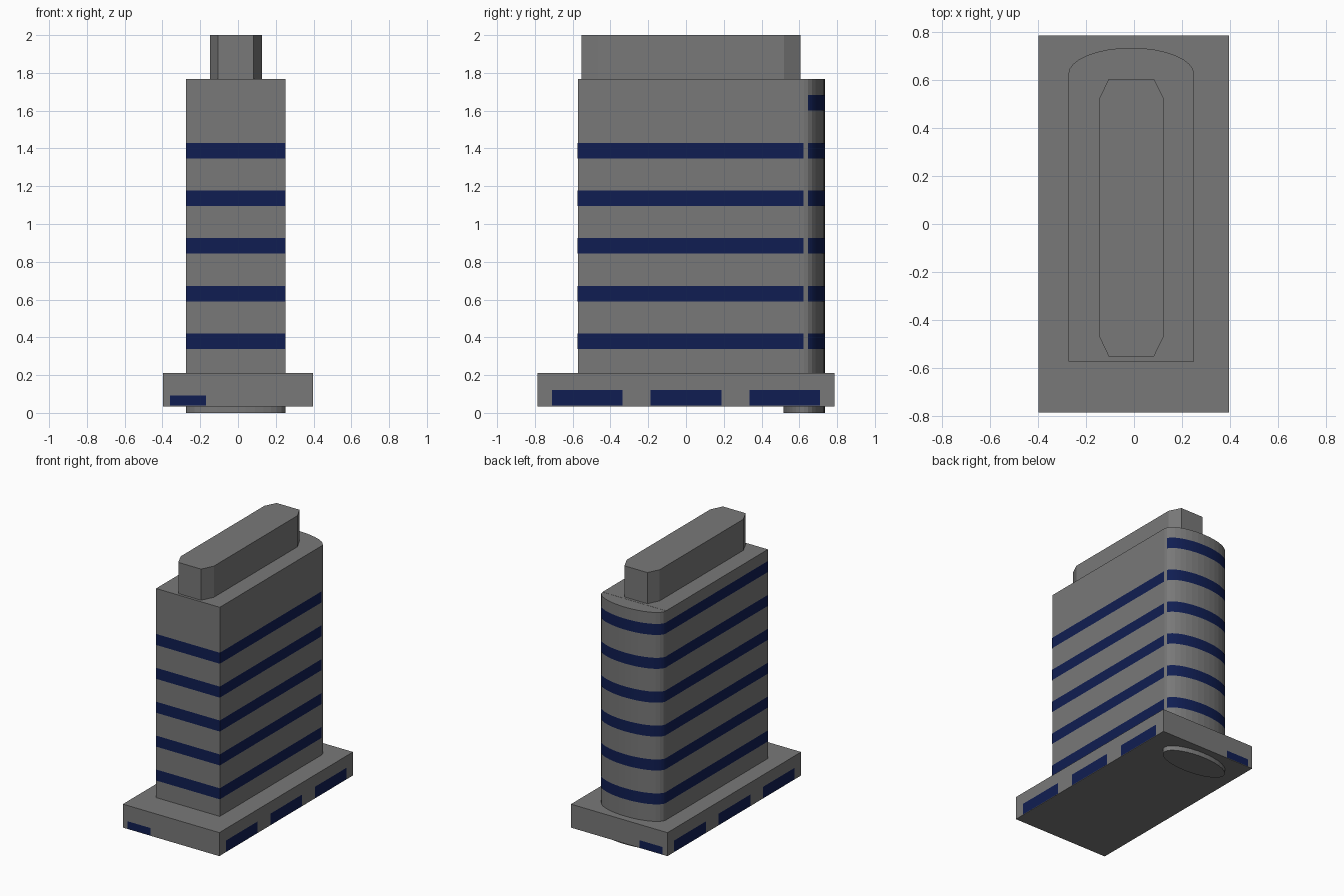
import bpy, bmesh
from math import pi, sin, cos, asin

if "Cube" in bpy.data.objects:
    bpy.data.objects.remove(bpy.data.objects["Cube"])


def colour(name, rgb):
    mat = bpy.data.materials.new(name)
    mat.diffuse_color = (*rgb, 1)
    mat.use_nodes = True
    mat.node_tree.nodes["Principled BSDF"].inputs["Base Color"].default_value = mat.diffuse_color
    return mat


navy = colour("navy_glass", (0.005, 0.0127, 0.085))
concrete = colour("dark_concrete", (0.19, 0.19, 0.19))
EPS = 0.001  # how far glass stands proud of the wall
CX = -0.0115  # tower centre line


def finish(name, bm, mat):
    mesh = bpy.data.meshes.new(name)
    bm.to_mesh(mesh)
    bm.free()
    mesh.materials.append(mat)
    obj = bpy.data.objects.new(name, mesh)
    bpy.context.collection.objects.link(obj)
    return obj


def prism(name, outline, z0, z1):
    """Extrude a counter-clockwise outline from z0 to z1."""
    bm = bmesh.new()
    face = bm.faces.new([bm.verts.new((x, y, z0)) for x, y in outline])
    # keep the starting face as the closed underside
    top = bmesh.ops.extrude_face_region(bm, geom=[face], use_keep_orig=True)["geom"]
    for v in top:
        if isinstance(v, bmesh.types.BMVert):
            v.co.z = z1
    bmesh.ops.recalc_face_normals(bm, faces=bm.faces)
    return finish(name, bm, concrete)


def rect(x0, x1, y0, y1):
    return [(x0, y0), (x1, y0), (x1, y1), (x0, y1)]


def ellipse(a0, a1, n, grow=0.0):
    return [(CX + (0.2625 + grow) * cos(a0 + (a1 - a0) * i / n),
             0.625 + (0.11 + grow) * sin(a0 + (a1 - a0) * i / n)) for i in range(n + 1)]


def glass(name, path, spans):
    """Upright glass strips along a counter-clockwise path, one per z span."""
    bm = bmesh.new()
    for z0, z1 in spans:
        low = [bm.verts.new((x, y, z0)) for x, y in path]
        high = [bm.verts.new((x, y, z1)) for x, y in path]
        for i in range(len(path) - 1):
            bm.faces.new((low[i], low[i + 1], high[i + 1], high[i]))
    return finish(name, bm, navy)


# Masses: podium, tower, curved back wall and roof block
prism("podium", rect(-0.398, 0.397, -0.787, 0.787), 0.035, 0.21)
prism("tower", rect(-0.274, 0.251, -0.573, 0.625), 0.2, 1.768)
prism("curved_back", ellipse(0, 2 * pi, 32)[:-1], 0.0, 1.767)
prism("roof_block", [(-0.105, -0.553), (0.083, -0.553), (0.126, -0.465), (0.126, 0.52),
                     (0.083, 0.605), (-0.105, 0.605), (-0.147, 0.52), (-0.147, -0.465)],
      1.76, 2.0)

# Window bands: five on front and right, six on left and curved back
bands = [(0.338 + 0.2525 * i, 0.42 + 0.2525 * i) for i in range(6)]
glass("front_right_bands",
      [(-0.274, -0.573 - EPS), (0.251 + EPS, -0.573 - EPS), (0.251 + EPS, 0.623)], bands[:5])
glass("left_bands", [(-0.274 - EPS, 0.623), (-0.274 - EPS, -0.573)], bands)
glass("back_bands", ellipse(asin(0.0215 / 0.11), pi, 32, EPS * 2), bands)

# Podium windows: three per side, one at each end
for i in range(3):
    y0 = -0.71 + 0.523 * i
    y1 = y0 + 0.374
    glass("podium_window_right", [(0.397 + EPS, y0), (0.397 + EPS, y1)], [(0.038, 0.122)])
    glass("podium_window_left", [(-0.398 - EPS, y1), (-0.398 - EPS, y0)], [(0.038, 0.122)])
glass("podium_door_front", [(-0.36, -0.787 - EPS), (-0.17, -0.787 - EPS)], [(0.038, 0.093)])
glass("podium_door_back", [(-0.17, 0.787 + EPS), (-0.36, 0.787 + EPS)], [(0.038, 0.093)])
